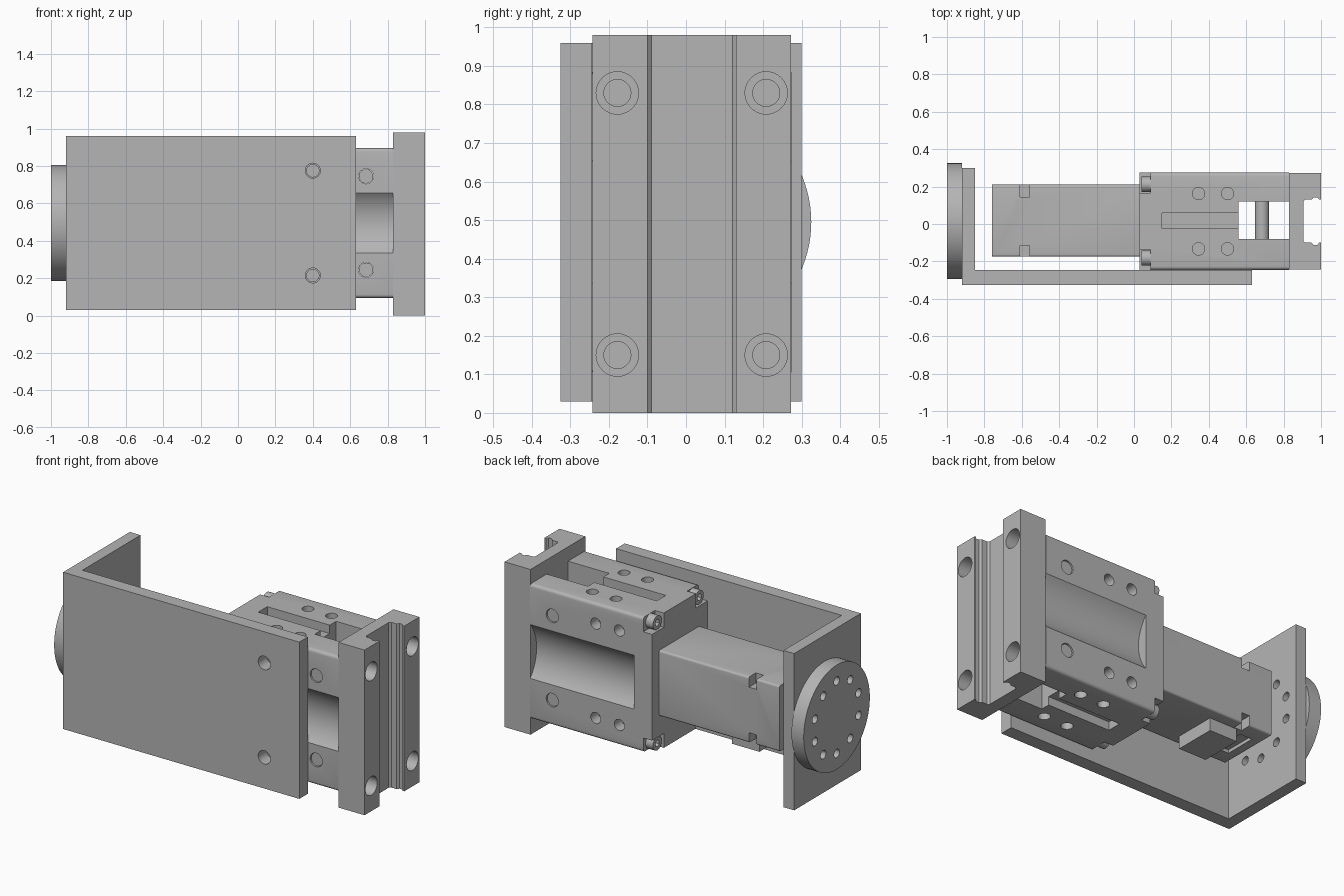
import bpy, bmesh, math
from mathutils import Matrix, Vector

cube = bpy.data.objects.get("Cube")
if cube:
    bpy.data.objects.remove(cube, do_unlink=True)

grey = bpy.data.materials.new("machined_grey")
grey.use_nodes = True
grey.diffuse_color = (0.46, 0.46, 0.46, 1)
grey.node_tree.nodes["Principled BSDF"].inputs["Base Color"].default_value = grey.diffuse_color

MID_Y, MID_Z = 0.015, 0.495
SIDES = (-1, 1)


def finish(name, bm):
    bmesh.ops.recalc_face_normals(bm, faces=bm.faces)
    mesh = bpy.data.meshes.new(name)
    bm.to_mesh(mesh)
    bm.free()
    mesh.materials.append(grey)
    obj = bpy.data.objects.new(name, mesh)
    bpy.context.collection.objects.link(obj)
    return obj


def box(name, x, y, z, fillet=0):
    """Box from (low, high) ranges; fillet rounds the edges running along x."""
    bm = bmesh.new()
    bmesh.ops.create_cube(bm, size=1)
    for v in bm.verts:
        v.co = [r[0] if c < 0 else r[1] for c, r in zip(v.co, (x, y, z))]
    if fillet:
        edges = [e for e in bm.edges if abs(e.verts[0].co.x - e.verts[1].co.x) > 1e-4]
        bmesh.ops.bevel(bm, geom=edges, offset=fillet, segments=4, profile=0.5, affect='EDGES')
    return finish(name, bm)


def rod(name, start, end, radius, sides=32, tip=None):
    """Cylinder (or cone when tip is given) between two points."""
    a, b = Vector(start), Vector(end)
    bm = bmesh.new()
    turn = (b - a).to_track_quat('Z', 'Y').to_matrix().to_4x4()
    bmesh.ops.create_cone(bm, cap_ends=True, segments=sides, radius1=radius,
                          radius2=radius if tip is None else tip, depth=(b - a).length,
                          matrix=Matrix.Translation((a + b) / 2) @ turn)
    return finish(name, bm)


def prism(name, outline, z):
    """Vertical extrusion of an outline in the xy plane."""
    bm = bmesh.new()
    face = bm.faces.new([bm.verts.new((x, y, z[0])) for x, y in outline])
    top = bmesh.ops.extrude_face_region(bm, geom=[face])["geom"]
    bmesh.ops.translate(bm, vec=(0, 0, z[1] - z[0]),
                        verts=[g for g in top if isinstance(g, bmesh.types.BMVert)])
    return finish(name, bm)


def cut(obj, cutters):
    """Subtract each cutter and remove it."""
    bpy.context.view_layer.objects.active = obj
    for c in cutters:
        c.hide_render = True
        mod = obj.modifiers.new("cut", 'BOOLEAN')
        mod.operation, mod.solver, mod.object = 'DIFFERENCE', 'EXACT', c
        bpy.ops.object.modifier_apply(modifier=mod.name)
        bpy.data.objects.remove(c, do_unlink=True)


def smooth(obj):
    bpy.ops.object.select_all(action='DESELECT')
    obj.select_set(True)
    bpy.context.view_layer.objects.active = obj
    bpy.ops.object.shade_smooth_by_angle(angle=math.radians(30))


# L-shaped bracket with bolt holes
bracket = prism("bracket", [(-0.92, -0.325), (0.63, -0.325), (0.63, -0.245), (-0.85, -0.245),
                            (-0.85, 0.30), (-0.92, 0.30)], (0.03, 0.96))
cut(bracket, [rod("cutter", (0.40, -0.4, MID_Z + s * 0.28), (0.40, -0.2, MID_Z + s * 0.28), 0.04)
              for s in SIDES])

# Round mounting flange, bolt circle drilled through the flange and the bracket
flange = rod("mounting_flange", (-1, MID_Y, MID_Z), (-0.92, MID_Y, MID_Z), 0.31, 96)
for part in (bracket, flange):
    drills = []
    for i in range(10):
        a = math.tau * (i + 0.5) / 10
        y, z = MID_Y + 0.215 * math.cos(a), MID_Z + 0.215 * math.sin(a)
        drills.append(rod("cutter", (-1.1, y, z), (-0.8, y, z), 0.025, 24))
    cut(part, drills)

# Motor with corner notches and a shallow pocket below
motor = box("motor", (-0.76, 0.03), (-0.175, 0.21), (0.30, 0.69), 0.012)
cutters = [box("cutter", (-0.71, -0.63), (-0.08, 0.11), (0.28, 0.32))]
for sy in SIDES:
    for sz in SIDES:
        y, z = sorted((0.13 * sy, 0.25 * sy)), sorted((0.135 * sz, 0.25 * sz))
        cutters.append(box("cutter", (-0.61, -0.56), [MID_Y + v for v in y], [MID_Z + v for v in z]))
cut(motor, cutters)
connector = box("motor_connector", (-0.58, -0.40), (-0.11, 0.14), (0.225, 0.31))

# Gripper body: forked block with side scoops, slots and threaded holes
body = box("gripper_body", (0.03, 0.83), (-0.245, 0.275), (0.095, 0.895), 0.018)
cutters = [box("cutter", (0.56, 0.9), (-0.08, 0.12), (0, 1))]
for s in SIDES:
    face_y, face_z = MID_Y + s * 0.26, MID_Z + s * 0.40
    scoop_y = face_y + s * 0.183
    cutters.append(rod("cutter", (0.15, scoop_y, MID_Z), (0.9, scoop_y, MID_Z), 0.243, 96))
    cutters.append(box("cutter", (0.15, 0.6), (-0.025, 0.06), sorted((face_z - s * 0.05, face_z + s * 0.05))))
    # pin bores
    pin_z = MID_Z + s * 0.25
    cutters.append(rod("cutter", (0.685, -0.4, pin_z), (0.685, 0.4, pin_z), 0.04))
    for t in SIDES:
        # holes in the top and bottom faces
        y = MID_Y + t * 0.148
        for x in (0.345, 0.50):
            cutters.append(rod("cutter", (x, y, face_z - s * 0.07), (x, y, face_z + s * 0.05), 0.033))
        # holes in the side faces
        z = MID_Z + t * 0.28
        for x in (0.245, 0.40):
            cutters.append(rod("cutter", (x, face_y - s * 0.07, z), (x, face_y + s * 0.05, z), 0.033))
        # corner screw recesses
        cutters.append(box("cutter", (0, 0.088), sorted((MID_Y + s * 0.15, MID_Y + s * 0.3)),
                           sorted((MID_Z + t * 0.315, MID_Z + t * 0.45))))
cut(body, cutters)

# Cross pins and corner screws
parts = [bracket, flange, motor, body]
for s, level in zip(SIDES, ("lower", "upper")):
    z = MID_Z + s * 0.25
    parts.append(rod(level + "_cross_pin", (0.685, -0.237, z), (0.685, 0.267, z), 0.038))
    for t, side in zip(SIDES, ("front", "back")):
        y, z = MID_Y + t * 0.197, MID_Z + s * 0.358
        screw = rod(f"{level}_{side}_corner_screw", (0.04, y, z), (0.09, y, z), 0.041)
        cut(screw, [rod("cutter", (0.0, y, z), (0.07, y, z), 0.021, 6)])
        parts.append(screw)

# Jaw plate with a shaped channel and counterbored bolt holes
half = [(0.83, 0.257), (1, 0.257), (1, 0.115), (0.99, 0.115), (0.98, 0.128), (0.96, 0.128),
        (0.95, 0.115), (0.915, 0.115), (0.905, 0.105)]
outline = [(x, MID_Y + y) for x, y in half] + [(x, MID_Y - y) for x, y in reversed(half)]
jaw = prism("jaw_plate", outline, (0, 0.98))
cutters = []
for s in SIDES:
    for t in SIDES:
        y, z = MID_Y + s * 0.193, 0.49 + t * 0.34
        cutters.append(rod("cutter", (0.91, y, z), (1.1, y, z), 0.055))
        cutters.append(rod("cutter", (0.8, y, z), (0.95, y, z), 0.035))
cut(jaw, cutters)

for part in parts + [jaw]:
    smooth(part)
